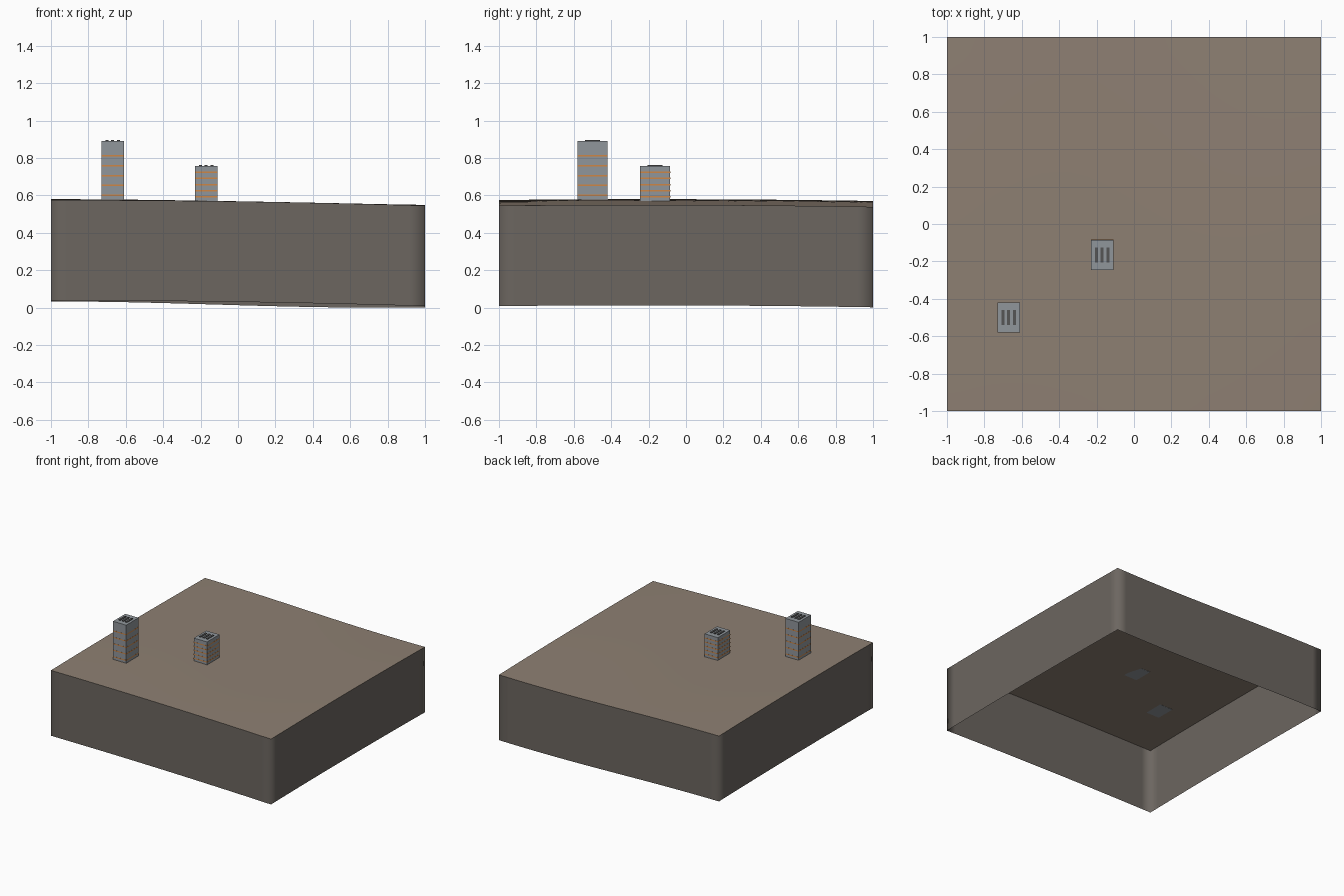
import bpy, bmesh
from math import cos, pi

cube = bpy.data.objects.get("Cube")
if cube:
    bpy.data.objects.remove(cube)


def material(name, rgb):
    m = bpy.data.materials.new(name)
    m.use_nodes = True
    m.diffuse_color = (*rgb, 1)
    m.node_tree.nodes["Principled BSDF"].inputs["Base Color"].default_value = (*rgb, 1)
    return m


soil = material("soil_brown", (0.27, 0.215, 0.17))
earth = material("cut_earth", (0.15, 0.133, 0.117))
concrete = material("concrete_grey", (0.28, 0.305, 0.33))
orange = material("band_orange", (0.62, 0.24, 0.06))
dark = material("vent_dark", (0.09, 0.09, 0.09))

DEPTH = 0.537


def ground(x, y):
    """Gently rolling height, blended between the front and back edges."""
    front = 0.575 - 0.03 * ((x + 1) / 2) ** 2
    back = 0.5535 + 0.0165 * cos(pi * (x + 1) / 1.75)
    t = (y + 1) / 2
    return front + (back - front) * t + 0.007 * (1 - y * y)


def finish(bm, name, mats):
    mesh = bpy.data.meshes.new(name)
    bm.to_mesh(mesh)
    bm.free()
    obj = bpy.data.objects.new(name, mesh)
    bpy.context.collection.objects.link(obj)
    for m in mats:
        mesh.materials.append(m)
    return obj


def box(name, low, high, mat):
    bm = bmesh.new()
    bmesh.ops.create_cube(bm, size=1)
    for v in bm.verts:
        v.co = [lo if c < 0 else hi for c, lo, hi in zip(v.co, low, high)]
    return finish(bm, name, [mat])


# Ground surface with cut earth sides, open underneath
bm = bmesh.new()
bmesh.ops.create_grid(bm, x_segments=24, y_segments=24, size=1)
for v in bm.verts:
    v.co.z = ground(v.co.x, v.co.y)
for f in bm.faces:
    f.smooth = True
rim = [e for e in bm.edges if e.is_boundary]
for e in rim:
    e.smooth = False
skirt = bmesh.ops.extrude_edge_only(bm, edges=rim)["geom"]
for g in skirt:
    if isinstance(g, bmesh.types.BMVert):
        g.co.z -= DEPTH
    elif isinstance(g, bmesh.types.BMFace):
        g.material_index = 1
bm.normal_update()
bmesh.ops.recalc_face_normals(bm, faces=bm.faces)
finish(bm, "terrain_block", [soil, earth])


# Towers with window bands and roof vents
def tower(name, x, y, top, first_band, spacing):
    hx, hy = 0.06, 0.08
    base = ground(x, y) - 0.001
    box(name + "_walls", (x - hx, y - hy, base), (x + hx, y + hy, top), concrete)
    for i in range(5):
        z = first_band + i * spacing
        p = 0.0008
        box(f"{name}_band_{i + 1}", (x - hx - p, y - hy - p, z - 0.004),
            (x + hx + p, y + hy + p, z + 0.004), orange)
    for i in (-1, 0, 1):
        vx = x + i * 0.031
        box(f"{name}_roof_vent_{i + 2}", (vx - 0.008, y - 0.04, top - 0.002),
            (vx + 0.008, y + 0.04, top + 0.005), dark)


tower("tall_tower", -0.67, -0.5, 0.89, 0.6, 0.053)
tower("short_tower", -0.17, -0.165, 0.758, 0.592, 0.033)
